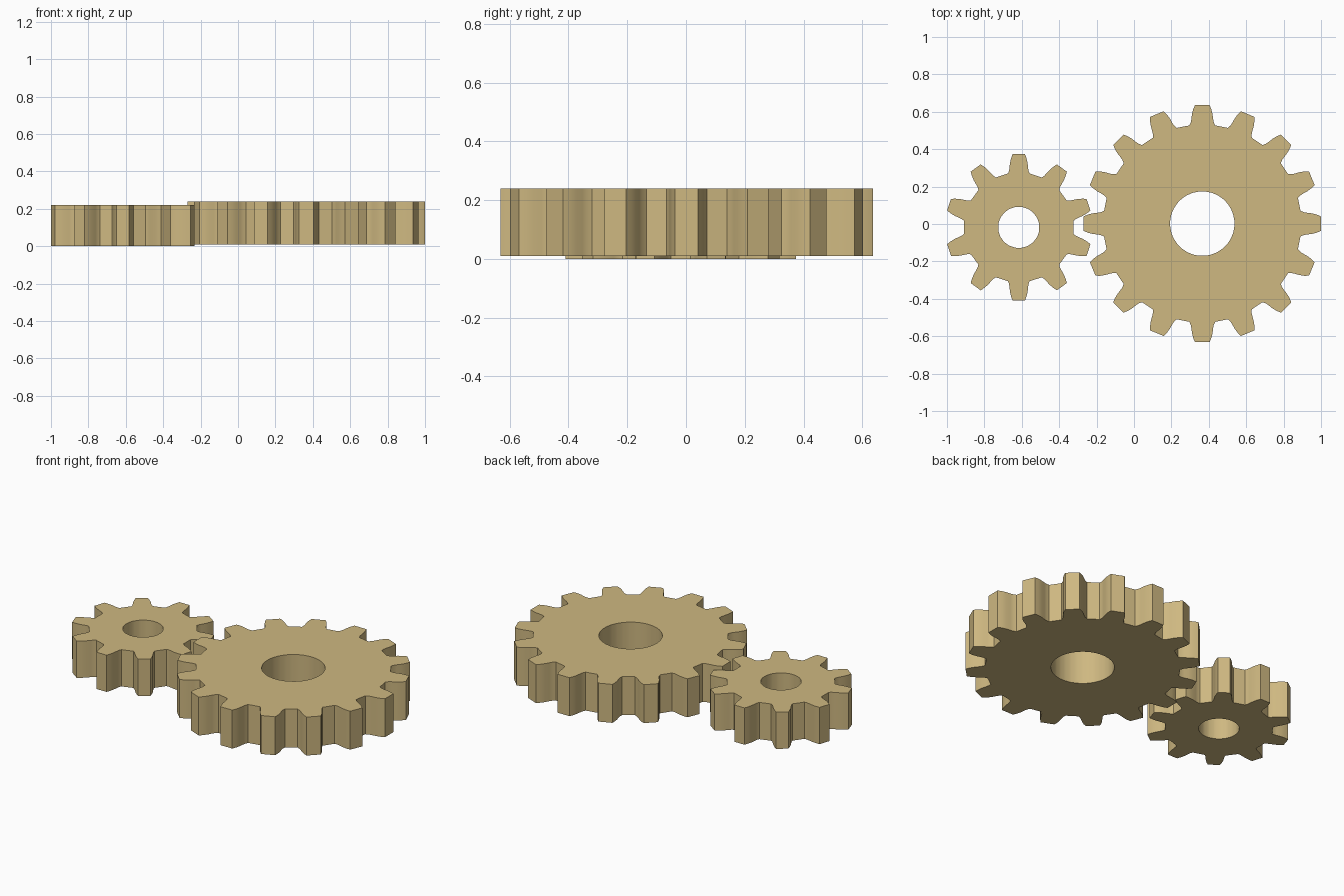
import bpy, bmesh, math

if "Cube" in bpy.data.objects:
    bpy.data.objects.remove(bpy.data.objects["Cube"], do_unlink=True)

# single brass-like colour
brass = bpy.data.materials.new("pale brass")
brass.use_nodes = True
color = (0.62, 0.48, 0.22, 1.0)
brass.diffuse_color = color
brass.node_tree.nodes["Principled BSDF"].inputs["Base Color"].default_value = color


def make_gear(name, center, teeth, flank, bore, z0, z1):
    """Spur gear; flank lists (radius, half width) from tooth root to tip."""
    # polar outline: every tooth is a flank and its mirror image
    half = [(math.hypot(r, w), math.atan2(w, r)) for r, w in flank]
    tooth = [(r, -a) for r, a in half] + [(r, a) for r, a in reversed(half)]
    outline = [(r, a + math.pi / 2 + i * math.tau / teeth)
               for i in range(teeth) for r, a in tooth]
    bm = bmesh.new()

    def ring(z, radius=None):
        return [bm.verts.new(((radius or r) * math.cos(a),
                              (radius or r) * math.sin(a), z))
                for r, a in outline]

    # outer wall, top, bore and bottom are strips between four rings
    rings = [ring(z0), ring(z1), ring(z1, bore), ring(z0, bore)]
    n = len(outline)
    for k in range(4):
        a, b = rings[k], rings[(k + 1) % 4]
        for i in range(n):
            j = (i + 1) % n
            bm.faces.new((a[i], a[j], b[j], b[i]))
    bmesh.ops.recalc_face_normals(bm, faces=bm.faces)

    mesh = bpy.data.meshes.new(name)
    bm.to_mesh(mesh)
    bm.free()
    mesh.materials.append(brass)
    obj = bpy.data.objects.new(name, mesh)
    obj.location = (center[0], center[1], 0)
    bpy.context.collection.objects.link(obj)

    # smooth flanks and bore, crisp tooth corners and rims
    bpy.ops.object.select_all(action='DESELECT')
    obj.select_set(True)
    bpy.context.view_layer.objects.active = obj
    bpy.ops.object.shade_smooth_by_angle(angle=math.radians(28))


# large gear with 16 teeth
make_gear("large_gear", (0.365, 0.002), 16,
          [(0.525, 0.069), (0.543, 0.061), (0.56, 0.058), (0.585, 0.055),
           (0.61, 0.049), (0.634, 0.039)], 0.172, 0.01, 0.24)

# small gear with 10 teeth, set slightly lower
make_gear("small_gear", (-0.616, -0.018), 10,
          [(0.288, 0.058), (0.302, 0.052), (0.318, 0.050), (0.345, 0.047),
           (0.37, 0.041), (0.392, 0.033)], 0.11, 0.0, 0.22)
